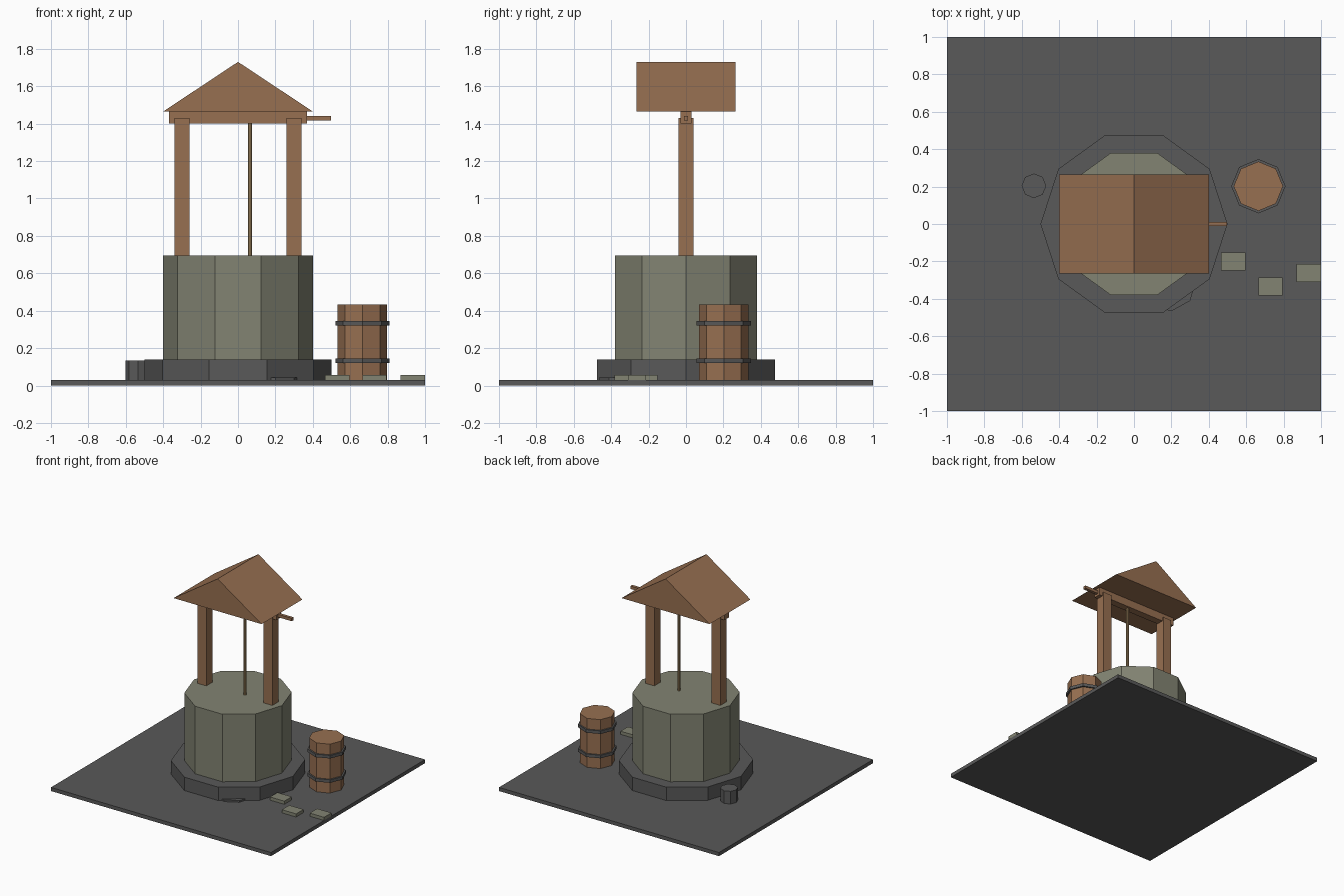
import bpy, bmesh
from math import radians
from mathutils import Matrix

cube = bpy.data.objects.get("Cube")
if cube:
    bpy.data.objects.remove(cube, do_unlink=True)


def material(name, rgb):
    m = bpy.data.materials.new(name)
    m.use_nodes = True
    m.diffuse_color = (*rgb, 1)
    m.node_tree.nodes["Principled BSDF"].inputs["Base Color"].default_value = (*rgb, 1)
    return m


GREY = material("dark grey", (0.1, 0.1, 0.1))
STONE = material("stone", (0.225, 0.23, 0.17))
WOOD = material("brown wood", (0.31, 0.16, 0.082))
ROPE = material("tan rope", (0.4, 0.27, 0.13))


def finish(name, bm, mat):
    bmesh.ops.recalc_face_normals(bm, faces=bm.faces)
    mesh = bpy.data.meshes.new(name)
    bm.to_mesh(mesh)
    bm.free()
    mesh.materials.append(mat)
    ob = bpy.data.objects.new(name, mesh)
    bpy.context.collection.objects.link(ob)
    return ob


def box(name, mat, x0, x1, y0, y1, z0, z1):
    bm = bmesh.new()
    centre = ((x0 + x1) / 2, (y0 + y1) / 2, (z0 + z1) / 2)
    size = Matrix.Diagonal((x1 - x0, y1 - y0, z1 - z0, 1))
    bmesh.ops.create_cube(bm, size=1, matrix=Matrix.Translation(centre) @ size)
    return finish(name, bm, mat)


def prism(name, mat, sides, radius, x, y, z0, z1, turn=0):
    """Upright prism with its first corner turned from +x."""
    bm = bmesh.new()
    place = Matrix.Translation((x, y, (z0 + z1) / 2)) @ Matrix.Rotation(radians(turn), 4, "Z")
    bmesh.ops.create_cone(bm, cap_ends=True, segments=sides, radius1=radius,
                          radius2=radius, depth=z1 - z0, matrix=place)
    return finish(name, bm, mat)


# Ground slab and well
GROUND = 0.03
RIM = 0.695
box("ground", GREY, -1, 1, -1, 1, 0, GROUND)
prism("well_base", GREY, 10, 0.5, 0, 0, GROUND, 0.14, turn=90)
prism("well_wall", STONE, 10, 0.4, 0, 0, 0.14, RIM, turn=90)

# Posts, beam, crank and rope
for side, x in (("left", 0.3), ("right", -0.3)):
    box(side + "_post", WOOD, x - 0.04, x + 0.04, -0.04, 0.04, RIM, 1.43)
box("beam", WOOD, -0.37, 0.37, -0.03, 0.03, 1.4, 1.465)
box("crank_handle", WOOD, 0.37, 0.497, -0.012, 0.012, 1.418, 1.442)
prism("rope", ROPE, 8, 0.011, 0.065, 0, RIM, 1.4)

# Gabled roof: triangle profile extruded along y
bm = bmesh.new()
gable = bm.faces.new([bm.verts.new((x, -0.265, z))
                      for x, z in ((-0.4, 1.465), (0.4, 1.465), (0, 1.73))])
ext = bmesh.ops.extrude_face_region(bm, geom=[gable], use_keep_orig=True)
bmesh.ops.translate(bm, vec=(0, 0.53, 0),
                    verts=[v for v in ext["geom"] if isinstance(v, bmesh.types.BMVert)])
finish("roof", bm, WOOD)

# Barrel with two hoops
prism("barrel", WOOD, 8, 0.132, 0.665, 0.202, GROUND, 0.432)
for name, z in (("lower_hoop", 0.12), ("upper_hoop", 0.32)):
    prism(name, GREY, 8, 0.145, 0.665, 0.202, z, z + 0.025)

# Bucket and flat disc beside the base
prism("bucket", GREY, 8, 0.066, -0.535, 0.204, GROUND, 0.134)
prism("flat_disc", GREY, 8, 0.15, 0.183, -0.317, GROUND, 0.044, turn=6.5)

# Loose paving stones
for i, (x, y) in enumerate(((0.53, -0.2), (0.73, -0.333), (0.935, -0.263))):
    box(f"paving_stone_{i + 1}", STONE, x - 0.065, x + 0.065, y - 0.048, y + 0.048,
        GROUND, 0.056)
